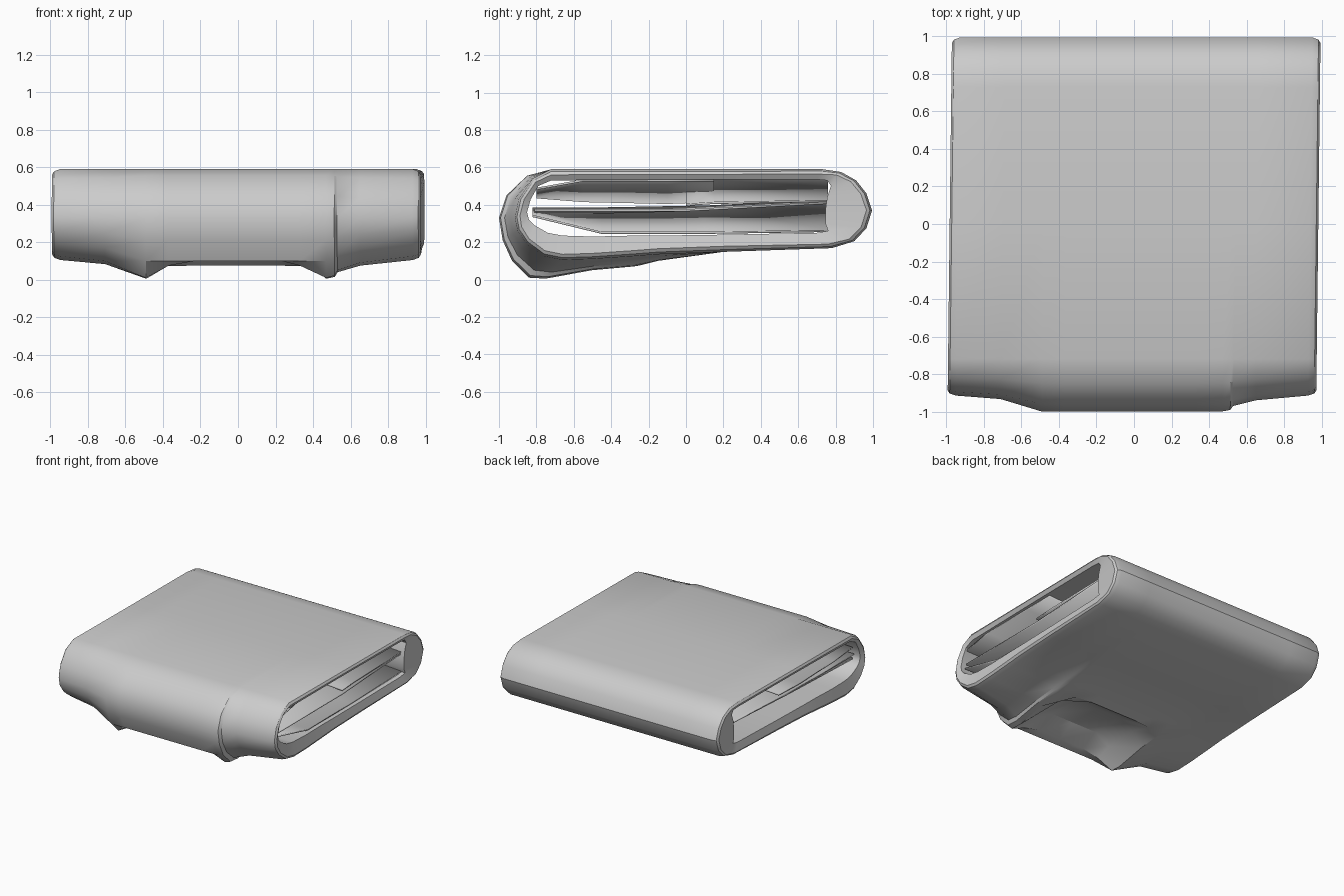
import bpy, bmesh
from math import hypot

if "Cube" in bpy.data.objects:
    bpy.data.objects.remove(bpy.data.objects["Cube"])

# Cross-sections (y, z), clockwise from the top front edge
SIDE = [(-.72, .59), (0, .59), (.73, .59), (.83, .575), (.91, .53), (.965, .46), (.995, .37),
        (.965, .275), (.9, .205), (.78, .168), (.2, .148), (-.15, .135), (-.28, .125), (-.5, .11),
        (-.66, .105), (-.76, .125), (-.85, .19), (-.9, .26), (-.915, .33), (-.895, .43), (-.82, .54)]
FOOT = SIDE[:11] + [(-.15, .1), (-.28, .07), (-.5, .05), (-.75, .005), (-.84, .01),
                    (-.93, .1), (-.98, .21), (-1, .33), (-.96, .45), (-.85, .555)]
HOLLOW = FOOT[:12] + [(-.25, .075), (-.42, .17), (-.72, .19), (-.86, .11)] + FOOT[16:]
INNER = [(-.72, .53), (0, .535), (.7, .535), (.755, .53), (.775, .5), (.755, .44), (.745, .37),
         (.745, .3), (.76, .26), (.7, .25), (.2, .24), (-.15, .235), (-.28, .235), (-.5, .23),
         (-.66, .235), (-.74, .25), (-.81, .29), (-.84, .32), (-.85, .36), (-.83, .43), (-.79, .5)]

# Stations along x: position, front bulge, underside hollow, rim rounding distance
STATIONS = [(-.983, 0, 0, .03), (-.972, 0, 0, .012), (-.94, 0, 0, 0), (-.7, .22, 0, 0),
            (-.48, 1, 0, 0), (-.36, 1, .65, 0), (-.22, 1, 1, 0), (0, 1, 1, 0),
            (.2, 1, 1, 0), (.34, 1, .65, 0), (.48, 1, 0, 0), (.525, .9, 0, 0),
            (.54, .65, 0, 0), (.66, .3, 0, 0), (.94, 0, 0, 0), (.972, 0, 0, .012), (.983, 0, 0, .03)]


def mix(a, b, t):
    return [(p[0] + (q[0] - p[0]) * t, p[1] + (q[1] - p[1]) * t) for p, q in zip(a, b)]


def inset(a, b, dist):
    """Move each point of a towards b by a fixed distance."""
    out = []
    for p, q in zip(a, b):
        t = min(.5, dist / hypot(q[0] - p[0], q[1] - p[1]))
        out.append((p[0] + (q[0] - p[0]) * t, p[1] + (q[1] - p[1]) * t))
    return out


def finish(bm, name):
    bmesh.ops.recalc_face_normals(bm, faces=bm.faces)
    mesh = bpy.data.meshes.new(name)
    bm.to_mesh(mesh)
    bm.free()
    ob = bpy.data.objects.new(name, mesh)
    bpy.context.collection.objects.link(ob)
    bpy.ops.object.select_all(action='DESELECT')
    ob.select_set(True)
    bpy.context.view_layer.objects.active = ob
    bpy.ops.object.shade_smooth_by_angle(angle=.55)
    return ob


def loft(name, rings):
    """Skin a closed series of (x, profile) rings into one hollow shell."""
    bm = bmesh.new()
    rows = [[bm.verts.new((x + .012 * y, y, z)) for y, z in prof] for x, prof in rings]
    for a, b in zip(rows, rows[1:] + rows[:1]):
        for i in range(len(a)):
            j = (i + 1) % len(a)
            bm.faces.new((a[i], a[j], b[j], b[i]))
    return finish(bm, name)


def sheet(name, path, x0=-.94, x1=.94, thick=.012):
    """Thin inner layer; path holds (y, z at left, z at right)."""
    bm = bmesh.new()
    rows = [(bm.verts.new((x0, y, zl)), bm.verts.new((x1, y, zr))) for y, zl, zr in path]
    for a, b in zip(rows, rows[1:]):
        bm.faces.new((a[0], a[1], b[1], b[0]))
    ob = finish(bm, name)
    mod = ob.modifiers.new("thickness", 'SOLIDIFY')
    mod.thickness = thick
    mod.offset = 0


# Outer wrap with bulging front, two feet and hollow underside
outer = []
for x, bulge, hollow, rim in STATIONS:
    prof = mix(mix(SIDE, FOOT, bulge), HOLLOW, hollow)
    outer.append((x, inset(prof, INNER, rim)))
inner = [(x, INNER) for x in (.965, -.965)]
loft("folded_wrap", outer + inner)

# Layers folded inside the wrap, visible through the open sides
sheet("middle_layer", [(-.81, .35, .37), (0, .38, .37), (.76, .42, .41)])
sheet("lower_layer", [(-.82, .38, .34), (-.45, .38, .25), (.1, .39, .25), (.76, .42, .26)])
sheet("upper_layer_back", [(0, .53, .40), (.15, .53, .41), (.76, .53, .42)])
sheet("upper_layer_front", [(-.8, .44, .485), (-.55, .42, .53), (-.1, .41, .53), (.15, .42, .53)])
